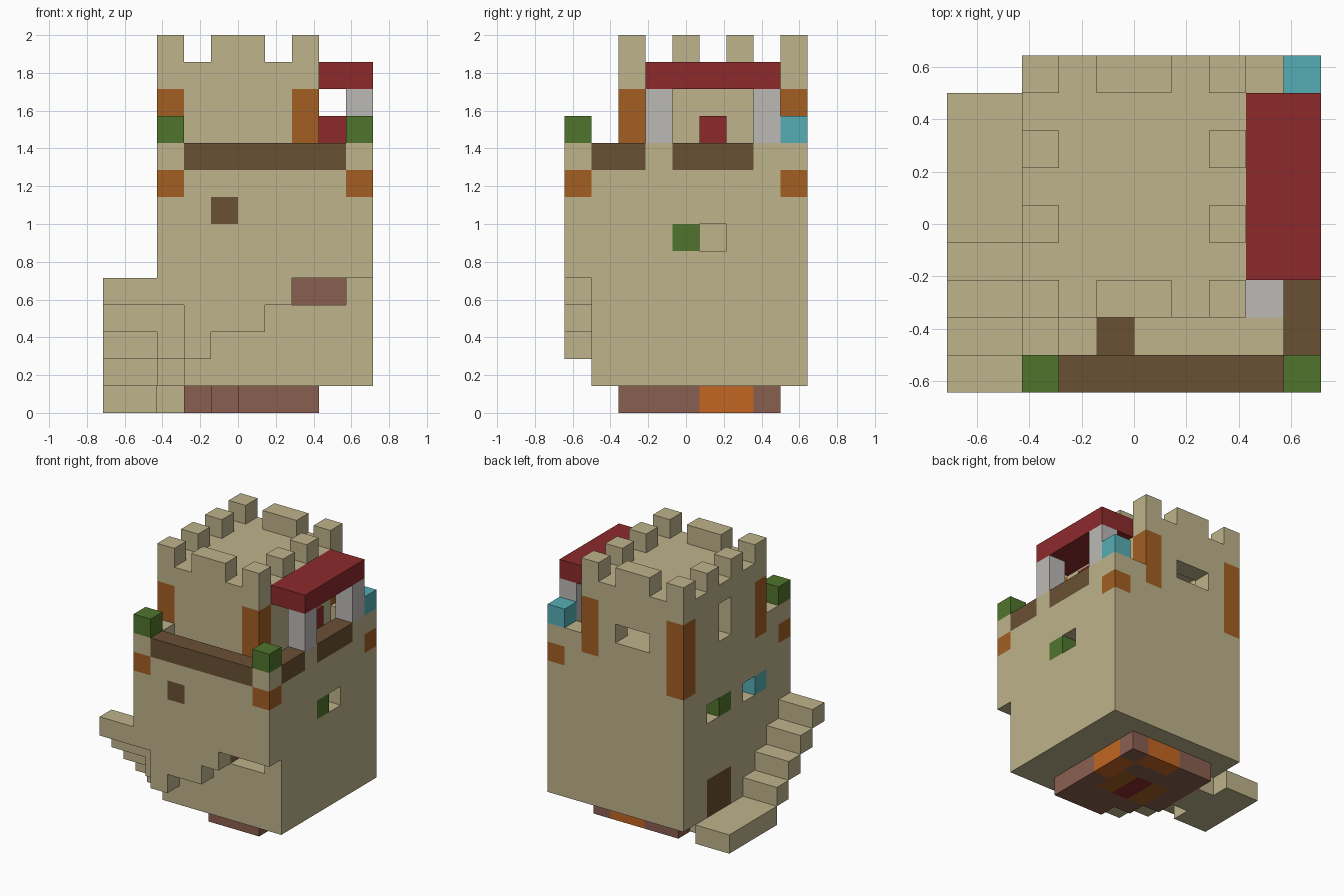
import bpy
import bmesh

if "Cube" in bpy.data.objects:
    bpy.data.objects.remove(bpy.data.objects["Cube"], do_unlink=True)

UNIT = 1 / 7  # edge of one building block


def linear(c):
    c /= 255
    return c / 12.92 if c <= 0.04045 else ((c + 0.055) / 1.055) ** 2.4


def material(name, hexcode):
    rgb = [linear(b) for b in bytes.fromhex(hexcode)]
    m = bpy.data.materials.new(name)
    m.use_nodes = True
    m.diffuse_color = (*rgb, 1)
    m.node_tree.nodes["Principled BSDF"].inputs["Base Color"].default_value = (*rgb, 1)
    return m


SAND = material("sandstone", "beb38b")
RED = material("dark red", "8d2a2c")
BROWN = material("dark wood", "6a5034")
GREEN = material("leaf green", "50752c")
RUST = material("rust orange", "a35f22")
EMBER = material("ember orange", "c26622")
CLAY = material("clay brown", "8a5f50")
PALE = material("pale grey", "bcbab6")
TEAL = material("teal", "56aeb5")

cells = {}   # block position -> part name
parts = {}   # part name -> material


def fill(part, mat, x, y, z):
    """Fill inclusive block ranges; a single int means one block. No part clears."""
    spans = [(r, r) if isinstance(r, int) else r for r in (x, y, z)]
    if part:
        parts[part] = mat
    for i in range(spans[0][0], spans[0][1] + 1):
        for j in range(spans[1][0], spans[1][1] + 1):
            for k in range(spans[2][0], spans[2][1] + 1):
                if part:
                    cells[i, j, k] = part
                else:
                    cells.pop((i, j, k), None)


def carve(x, y, z):
    fill(None, None, x, y, z)


# Main body with hollow room, dividing wall and jettied front
fill("body", SAND, (2, 9), (1, 8), (1, 9))
carve((3, 8), (2, 7), (2, 7))
fill("body", SAND, 5, (2, 7), (2, 7))
carve(2, 1, 1)
fill("front_overhang", SAND, (2, 9), 0, (5, 9))
for x, low in ((2, 4), (3, 2), (4, 3), (5, 3), (6, 4)):
    fill("front_overhang", SAND, x, 0, (low, 4))

# Balcony trench behind the parapet
carve((3, 8), 1, 9)
carve(8, (2, 7), 9)
carve((3, 4), 1, 8)
fill("balcony_tile", PALE, 8, 2, 8)

# Upper tower and roof
fill("tower", SAND, (2, 7), (2, 8), (10, 12))
carve((3, 6), (3, 7), (10, 11))
for x in (2, 7):
    for y in (2, 4, 6, 8):
        fill("merlons", SAND, x, y, 13)
for y in (2, 8):
    fill("merlons", SAND, (4, 5), y, 13)

# Corner posts and corner studs
for x, y, low in ((2, 2, 9), (7, 2, 9), (7, 8, 9), (2, 8, 8)):
    fill("corner_posts", RUST, x, y, (low, 11))
for x, y in ((2, 0), (9, 0), (9, 8)):
    fill("corner_studs", RUST, x, y, 8)

# Parapet rail and planters
fill("parapet_rail", BROWN, (3, 8), 0, 9)
for y in ((1, 2), (4, 6)):
    fill("parapet_rail", BROWN, 9, y, 9)
for x in (2, 9):
    fill("corner_bushes", GREEN, x, 0, 10)
fill("corner_pot", TEAL, 9, 8, 10)

# Awning, its posts and the seat below
fill("awning", RED, (8, 9), (3, 7), 12)
for y in (3, 7):
    fill("awning_posts", PALE, 9, y, (10, 11))
fill("balcony_seat", RED, 8, 5, (9, 10))

# Windows, shutters and door
carve((4, 5), 8, 10)
carve(2, 5, (10, 11))
carve(9, 5, 6)
carve(2, 6, 6)
carve(2, 3, 6)
carve((7, 8), 1, 4)
fill("window_plants", GREEN, 9, 4, 6)
fill("window_plants", GREEN, 2, 5, 6)
fill("window_pot", TEAL, 2, 2, 6)
fill("front_shutter", BROWN, 4, 1, 7)
fill("front_shutter", BROWN, 4, 0, 7)
fill("door", BROWN, 2, (5, 6), (1, 2))

# Room furnishings seen through the openings
fill("hearth", CLAY, (6, 8), 2, 4)
fill("hearth", CLAY, 6, 1, 4)
fill("tower_table", BROWN, 4, 4, 10)
fill("tower_bench", CLAY, 3, 4, 10)

# Outside stair and landing
fill("landing", SAND, (0, 1), (4, 7), 0)
fill("landing", SAND, 2, (5, 6), 0)
for y in range(4):
    fill("stair_steps", SAND, (0, 1), y, 4 - y)

# Foundation with glowing patches
fill("foundation", CLAY, (3, 7), (2, 7), 0)
carve(3, (2, 3), 0)
carve(4, 2, 0)
fill("embers", EMBER, 7, (5, 6), 0)
fill("embers", EMBER, (5, 6), 7, 0)
for x in (4, 6):
    fill("foundation_patches", RUST, x, (4, 5), 0)
fill("foundation_core", RED, 5, (4, 5), 0)

# Turn each part into a mesh made of its exposed block faces
SIDES = [(a, s) for a in range(3) for s in (0, 1)]
for part, mat in parts.items():
    bm = bmesh.new()
    corners = {}

    def corner(p):
        if p not in corners:
            corners[p] = bm.verts.new(((p[0] - 5) * UNIT, (p[1] - 4.5) * UNIT, p[2] * UNIT))
        return corners[p]

    for cell in [c for c, owner in cells.items() if owner == part]:
        for axis, side in SIDES:
            beside = list(cell)
            beside[axis] += 2 * side - 1
            if tuple(beside) in cells:
                continue
            ring = []
            for u, v in ((0, 0), (1, 0), (1, 1), (0, 1)):
                p = list(cell)
                p[axis] += side
                p[(axis + 1) % 3] += u
                p[(axis + 2) % 3] += v
                ring.append(corner(tuple(p)))
            bm.faces.new(ring if side else ring[::-1])
    mesh = bpy.data.meshes.new(part)
    bm.to_mesh(mesh)
    bm.free()
    mesh.materials.append(mat)
    bpy.context.collection.objects.link(bpy.data.objects.new(part, mesh))
